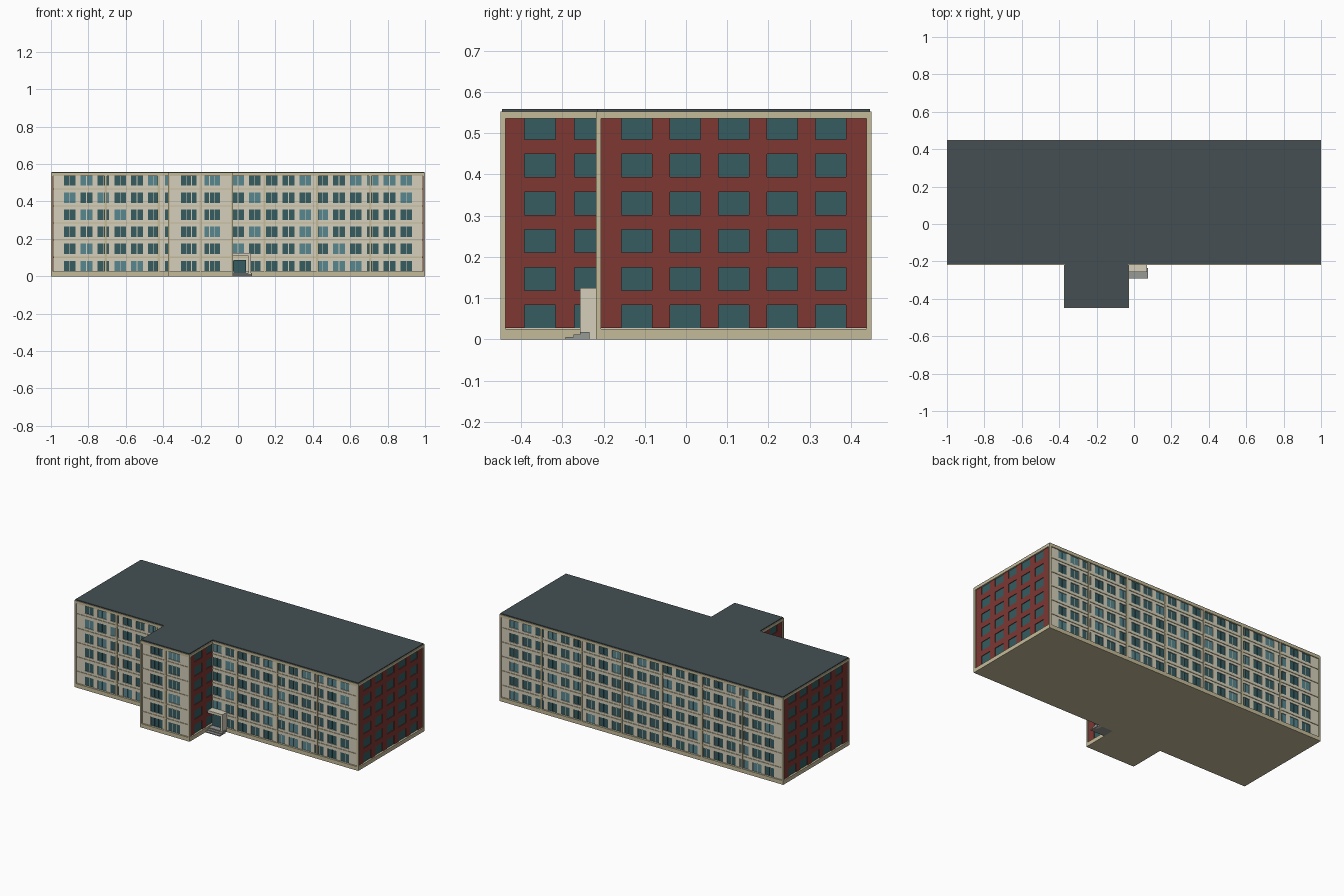
import bpy, bmesh, random
from mathutils import Matrix, Vector

if "Cube" in bpy.data.objects:
    bpy.data.objects.remove(bpy.data.objects["Cube"])

random.seed(4)
parts = {}


def mat(name, r, g, b):
    m = bpy.data.materials.new(name)
    m.diffuse_color = [(c / 255) ** 2.2 for c in (r, g, b)] + [1]
    m.use_nodes = True
    m.node_tree.nodes["Principled BSDF"].inputs["Base Color"].default_value = m.diffuse_color
    return m


WALL = mat("pale_plaster", 212, 206, 186)
TRIM = mat("beige_trim", 196, 186, 152)
RED = mat("red_brick", 124, 58, 54)
GLASS = mat("dark_glass", 56, 92, 96)
LIGHT = mat("light_glass", 88, 134, 142)
ROOF = mat("roof_grey", 70, 80, 83)
STEP = mat("step_grey", 150, 152, 148)


def box(name, material, x0, x1, y0, y1, z0, z1):
    """Add a box to the named part."""
    if name not in parts:
        parts[name] = (bmesh.new(), material)
    lo = Vector((min(x0, x1), min(y0, y1), z0))
    hi = Vector((max(x0, x1), max(y0, y1), z1))
    bmesh.ops.create_cube(parts[name][0], size=1,
                          matrix=Matrix.Translation((lo + hi) / 2) @ Matrix.Diagonal((*(hi - lo), 1)))


def side_box(name, material, axis, plane, sign, u0, u1, d0, d1, z0, z1):
    """Box on a facade: u runs along the wall, d points outward from its plane."""
    a, b = plane + sign * d0, plane + sign * d1
    if axis == "y":
        box(name, material, u0, u1, a, b, z0, z1)
    else:
        box(name, material, a, b, u0, u1, z0, z1)


FLOORS, FIRST, PITCH, HIGH = 6, 0.027, 0.0915, 0.056
BASE, EAVE, TOP = 0.025, 0.535, 0.552


def facade(name, axis, plane, sign, u0, u1, windows, material, panes=1, pilasters=(), ledges=False):
    f = (axis, plane, sign)
    edges = [u0] + [e for w in windows for e in w] + [u1]
    rows = [FIRST + PITCH * i for i in range(FLOORS)]
    # wall bands between floors
    for z in rows[1:]:
        side_box(name + "_wall", material, *f, u0, u1, -0.013, -0.006, z - PITCH + HIGH, z)
        if ledges:
            side_box(name + "_ledges", TRIM, *f, u0, u1, -0.008, -0.003, z - 0.02, z - 0.014)
    for z in rows:
        top = min(z + HIGH, EAVE + 0.002)
        # piers between windows
        for a, b in zip(edges[::2], edges[1::2]):
            if b - a > 0.001:
                side_box(name + "_wall", material, *f, a, b, -0.013, -0.006, z, top)
        # glass panes
        for a, b in windows:
            lit = panes > 1 and random.random() < 0.22
            w = (b - a) / panes
            for i in range(panes):
                gap = 0.002 if panes > 1 else 0
                side_box(name + ("_light_windows" if lit else "_windows"), LIGHT if lit else GLASS, *f,
                         a + i * w + gap * (i > 0), a + (i + 1) * w - gap * (i < panes - 1),
                         -0.014, -0.010, z, top)
    # vertical pilasters
    for p in pilasters:
        side_box(name + "_pilasters", TRIM, *f, p - 0.006, p + 0.006, -0.012, -0.001, BASE, EAVE)


X, YF, YB = 1.0, -0.218, 0.45            # main block
WX0, WX1, WY = -0.375, -0.026, -0.45     # front wing
I, P = 0.0125, 0.012                     # core inset, corner post width

# solid cores, plinth, cornice and roof
for n, x0, x1, y0, y1, yj in (("main", -X, X, YF, YB, YB - I), ("wing", WX0, WX1, WY, YF, YF + I)):
    box(n + "_core", WALL, x0 + I, x1 - I, y0 + I, yj, 0.01, EAVE + 0.005)
    box(n + "_plinth", TRIM, x0, x1, y0, y1, 0, BASE)
    box(n + "_cornice", TRIM, x0, x1, y0, y1, EAVE, TOP)
box("roof", ROOF, -X + 0.004, X - 0.004, YF + 0.004, YB - 0.004, TOP, 0.558)
box("roof", ROOF, WX0 + 0.004, WX1 - 0.004, WY + 0.004, YF + 0.004, TOP, 0.558)

# corner posts
for x in (-X, X - P):
    for y in (YF, YB - P):
        box("corner_posts", TRIM, x, x + P, y, y + P, BASE, EAVE)
for x in (WX0, WX1 - P):
    box("corner_posts", TRIM, x, x + P, WY, WY + P, BASE, EAVE)

# long facades
cols = [(-0.931 + 0.09 * k, -0.869 + 0.09 * k) for k in range(21)]
pil = [-0.99 + 1.98 / 7 * k for k in range(1, 7)]
facade("front", "y", YF, -1, -X + I, X - I, [w for k, w in enumerate(cols) if k not in (7, 8, 9)],
       WALL, 2, [p for p in pil if abs(p + 0.141) > 0.01], True)
facade("back", "y", YB, 1, -X + I, X - I, cols, WALL, 2, pil, True)
facade("wing_front", "y", WY, -1, WX0 + I, WX1 - I, [(-0.305, -0.221), (-0.18, -0.096)],
       WALL, 3, [-0.2], True)

# brick end walls
ends = [(-0.156 + 0.1175 * k, -0.082 + 0.1175 * k) for k in range(5)]
for n, s in (("left", -1), ("right", 1)):
    facade(n + "_end", "x", s * X, s, YF + I, YB - I, ends, RED)
    facade(n + "_wing_side", "x", WX1 if s > 0 else WX0, s, WY + I, YF + I,
           [(-0.391, -0.316), (-0.27, -0.21)], RED)

# entrance: door, side wall, canopy and steps
box("entrance_door", GLASS, -0.024, 0.042, -0.222, -0.205, 0.018, 0.088)
box("entrance_side_wall", WALL, 0.055, 0.07, -0.257, YF + 0.008, 0, 0.124)
box("entrance_canopy", WALL, WX1 - 0.008, 0.055, -0.257, YF + 0.008, 0.108, 0.124)
for i, y in enumerate((-0.292, -0.273, -0.257)):
    box("entrance_steps", STEP, WX1, 0.076, y, -0.234, i * 0.006, (i + 1) * 0.006)
box("entrance_landing", STEP, WX1, 0.055, -0.234, YF, 0, 0.018)

for name, (bm, material) in parts.items():
    me = bpy.data.meshes.new(name)
    bm.to_mesh(me)
    bm.free()
    me.materials.append(material)
    bpy.context.collection.objects.link(bpy.data.objects.new(name, me))
